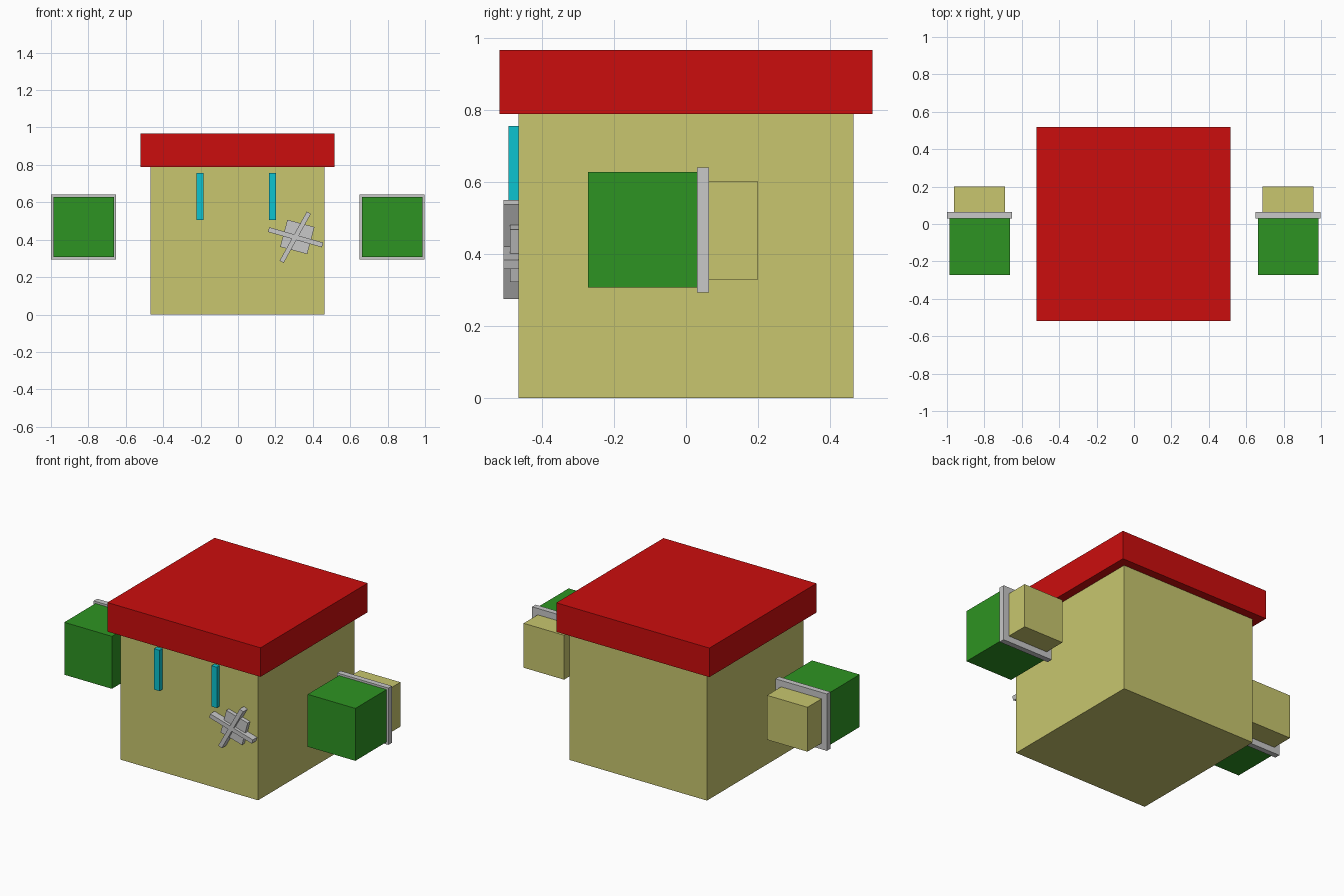
import bpy
from math import radians

cube = bpy.data.objects.get("Cube")
if cube:
    bpy.data.objects.remove(cube, do_unlink=True)


def material(name, rgb):
    mat = bpy.data.materials.new(name)
    mat.use_nodes = True
    colour = (*rgb, 1)
    mat.diffuse_color = colour
    mat.node_tree.nodes["Principled BSDF"].inputs["Base Color"].default_value = colour
    return mat


tan = material("tan", (0.58, 0.565, 0.156))
red = material("red", (0.6, 0.004, 0.004))
green = material("green", (0.027, 0.296, 0.016))
cyan = material("cyan", (0.004, 0.552, 0.631))
grey = material("light grey", (0.58, 0.58, 0.58))


def box(name, centre, size, mat, tilt=0):
    """Box of the given size, tilted in the front plane by degrees."""
    bpy.ops.mesh.primitive_cube_add(size=1, location=centre,
                                    rotation=(0, -radians(tilt), 0))
    ob = bpy.context.object
    ob.name = name
    ob.scale = size
    bpy.ops.object.transform_apply(location=False, rotation=False, scale=True)
    ob.data.materials.append(mat)
    return ob


# Body and flat overhanging cap
box("body", (-0.003, 0, 0.395), (0.931, 0.932, 0.79), tan)
box("cap", (-0.003, 0, 0.879), (1.037, 1.037, 0.178), red)

# Narrow upright eyes
box("right_eye", (-0.204, -0.476, 0.631), (0.037, 0.036, 0.25), cyan)
box("left_eye", (0.184, -0.476, 0.631), (0.036, 0.036, 0.25), cyan)

# Tilted emblem: a thin square plate with two crossed bars
box("emblem_plate", (0.317, -0.475, 0.415), (0.15, 0.03, 0.15), grey, -15)
box("emblem_long_bar", (0.308, -0.485, 0.413), (0.30, 0.046, 0.026), grey, -16)
box("emblem_cross_bar", (0.306, -0.485, 0.413), (0.30, 0.046, 0.025), grey, 61)

# Floating arms: green front block, grey cuff, tan rear block
for side, x in (("right", -0.825), ("left", 0.824)):
    box(side + "_glove", (x, -0.121, 0.468), (0.323, 0.302, 0.321), green)
    box(side + "_cuff", (x, 0.047, 0.467), (0.348, 0.034, 0.348), grey)
    box(side + "_forearm", (x - 0.001, 0.132, 0.466), (0.274, 0.136, 0.272), tan)
